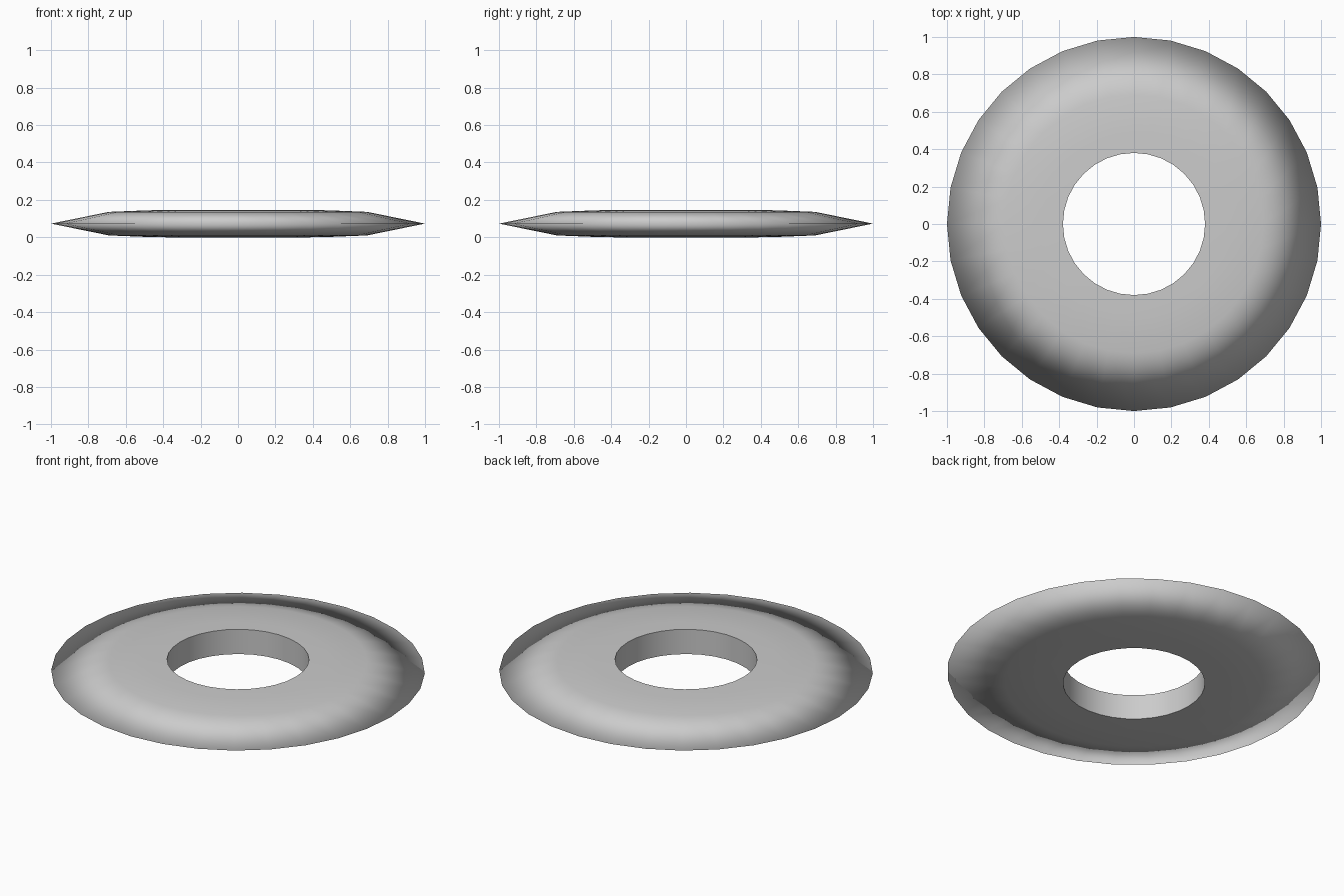
import bpy, bmesh, math

if "Cube" in bpy.data.objects:
    bpy.data.objects.remove(bpy.data.objects["Cube"])

SIDES = 32
H = 0.146
# half profile from hole to rim (radius, top height); the underside mirrors it
top = [(0.38, H), (0.49, 0.144), (0.69, 0.136), (1.0, H / 2)]
profile = top + [(r, H - z) for r, z in reversed(top[:-1])]

# disc: revolve the closed profile
bm = bmesh.new()
rings = []
for i in range(SIDES):
    a = 2 * math.pi * i / SIDES
    rings.append([bm.verts.new((r * math.cos(a), r * math.sin(a), z)) for r, z in profile])
n = len(profile)
for i in range(SIDES):
    p, q = rings[i], rings[(i + 1) % SIDES]
    for j in range(n):
        k = (j + 1) % n
        bm.faces.new((p[j], p[k], q[k], q[j])).smooth = True
    # crisp edges around the hole, soft shading over the rim
    for j in (0, n - 1):
        bm.edges.get((p[j], q[j])).smooth = False
bmesh.ops.recalc_face_normals(bm, faces=bm.faces)

mesh = bpy.data.meshes.new("holed_disc")
bm.to_mesh(mesh)
bm.free()
disc = bpy.data.objects.new("holed_disc", mesh)
bpy.context.collection.objects.link(disc)
